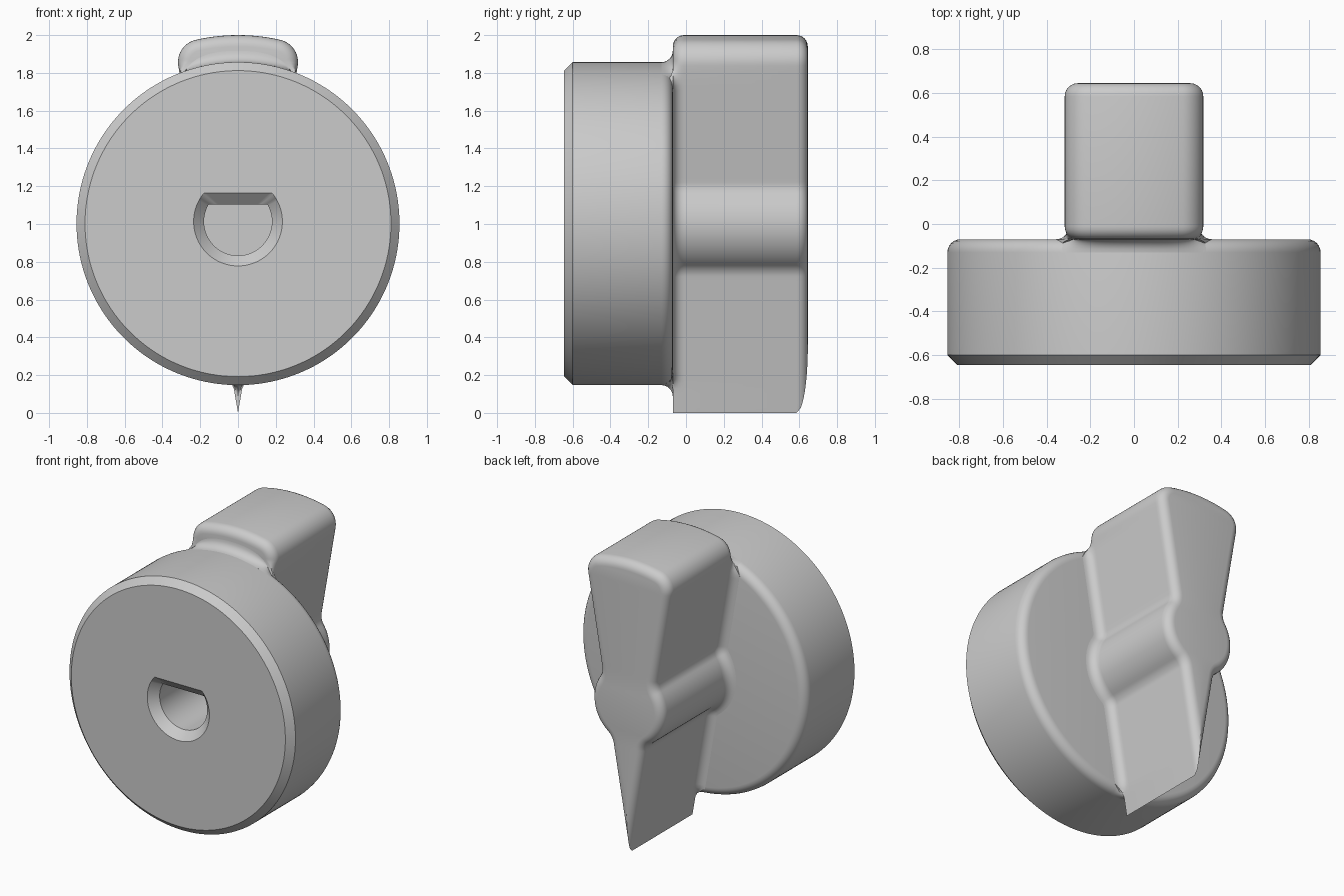
import bpy, bmesh
from math import sin, cos, pi, atan, atan2, sqrt, hypot, radians

cube = bpy.data.objects.get("Cube")
if cube:
    bpy.data.objects.remove(cube)

grey = bpy.data.materials.new("plain grey")
grey.use_nodes = True
GREY = (0.6, 0.6, 0.6, 1)
grey.diffuse_color = GREY
grey.node_tree.nodes["Principled BSDF"].inputs["Base Color"].default_value = GREY

AXIS = 1.002        # height of the dial axis
RAD = 0.855         # dial radius
SEAT = -0.07        # plane where grip meets dial
BACK = 0.645
R = 0.06            # common rounding radius
STEPS = 6


def finish(name, bm):
    bmesh.ops.remove_doubles(bm, verts=bm.verts[:], dist=0.0002)
    bmesh.ops.recalc_face_normals(bm, faces=bm.faces[:])
    mesh = bpy.data.meshes.new(name)
    bm.to_mesh(mesh)
    bm.free()
    mesh.materials.append(grey)
    obj = bpy.data.objects.new(name, mesh)
    bpy.context.collection.objects.link(obj)
    bpy.ops.object.select_all(action='DESELECT')
    obj.select_set(True)
    bpy.context.view_layer.objects.active = obj
    bpy.ops.object.shade_smooth_by_angle(angle=radians(32))
    return obj


def bridge(bm, rings):
    """Skin consecutive closed rings of vertices."""
    for a, b in zip(rings, rings[1:]):
        n = len(a)
        for i in range(n):
            j = (i + 1) % n
            bm.faces.new((a[i], a[j], b[j], b[i]))


def quarter(steps=STEPS):
    return [pi / 2 * i / steps for i in range(steps + 1)]


# Dial: turned body with rounded back rim, chamfered front and D-shaped socket
def dial_ring(bm, r, y, flat=9, zc=AXIS, n=180):
    ring = []
    for i in range(n):
        a = 2 * pi * i / n
        d = min(r, flat / sin(a)) if sin(a) > 0.01 else r
        ring.append(bm.verts.new((d * cos(a), y, zc + d * sin(a))))
    return ring


bm = bmesh.new()
rings = [dial_ring(bm, RAD - R + R * sin(a), SEAT - R + R * cos(a)) for a in quarter()]
rings += [dial_ring(bm, RAD, -0.6), dial_ring(bm, RAD - 0.045, -BACK)]
for r, flat, y in ((0.235, 0.151, -BACK), (0.18, 0.09, -0.59), (0.18, 0.09, -0.15)):
    rings.append(dial_ring(bm, r, y, flat, 1.013))
bridge(bm, rings)
bm.faces.new(rings[0])
bm.faces.new(rings[-1])
finish("dial", bm)


# Grip outline: right half, from the top middle down to the pointer tip
def arc(cx, cz, r, a0, a1, n):
    return [(cx + r * cos(a0 + (a1 - a0) * i / n), cz + r * sin(a0 + (a1 - a0) * i / n))
            for i in range(n + 1)]


def between(p, q, n):
    return [(p[0] + (q[0] - p[0]) * i / n, p[1] + (q[1] - p[1]) * i / n) for i in range(1, n)]


tilt = atan(0.172)                  # half angle of the wedge
HUB, FIL, CORNER = 0.27, 0.1, 0.12


def beside(s, off):
    """Point at distance s along the wedge side, off outwards from it."""
    return s * sin(tilt) + off * cos(tilt), s * cos(tilt) - off * sin(tilt)


mid = cos(tilt)
kx, kz = beside(mid + sqrt((1 - CORNER) ** 2 - (sin(tilt) - CORNER) ** 2), -CORNER)
reach = sqrt((HUB + FIL) ** 2 - (FIL + sin(tilt)) ** 2)
ux, uz = beside(mid + reach, FIL)
lx, lz = beside(mid - reach, FIL)
ka, ua, la = (atan2(z - 1, x) for x, z in ((kx, kz), (ux, uz), (lx, lz)))

top = arc(0, 1, 1, pi / 2, ka, 10) + arc(kx, kz, CORNER, ka, -tilt, 12)
hub = arc(ux, uz, FIL, pi - tilt, ua + pi, 8)
hub += arc(0, 1, HUB, ua, la, 20)
hub += arc(lx, lz, FIL, la + pi, pi - tilt, 8)
raw = top + between(top[-1], hub[0], 24) + hub + between(hub[-1], (0, 0), 28) + [(0, 0)]
outline = [raw[0]]
for p in raw[1:]:
    if hypot(p[0] - outline[-1][0], p[1] - outline[-1][1]) > 0.001:
        outline.append(p)
outline[0], outline[-1] = (0, 2), (0, 0)

normals = []
last = len(outline) - 1
for i in range(last + 1):
    p, q = outline[max(i - 1, 0)], outline[min(i + 1, last)]
    dx, dz = q[0] - p[0], q[1] - p[1]
    length = hypot(dx, dz)
    normals.append((-dz / length, dx / length))
normals[0] = (0, 1)


def front_rule(a, sunk):
    """Flare onto the dial, but round over where the top overhangs it."""
    def rule(p, n):
        k = (RAD - hypot(p[0], p[1] - AXIS)) / R
        k = max(-1 if p[1] > AXIS else 0, min(1, k))
        return k * R * (1 - sin(a)), SEAT + R * (1 - cos(a)) - sunk * max(k, 0)
    return rule


def back_rule(a):
    """Rounded back edge; both sides meet in a ridge where the wedge is thin."""
    def rule(p, n):
        t = R * (1 - cos(a))
        if n[0] > 0.01:
            t = min(t, p[0] / n[0])
        return -t, BACK - R + sqrt(max(0, R * R - (R - t) ** 2))
    return rule


def grip_ring(bm, rule):
    half = []
    for p, n in zip(outline, normals):
        off, y = rule(p, n)
        half.append((max(0, p[0] + n[0] * off), y, p[1] + n[1] * off))
    full = half + [(-x, y, z) for x, y, z in reversed(half)]
    return [bm.verts.new(v) for v in full]


bm = bmesh.new()
rules = [front_rule(0, 0.05)] + [front_rule(a, 0) for a in quarter()]
rules += [back_rule(a) for a in quarter()]
rings = [grip_ring(bm, rule) for rule in rules]
bridge(bm, rings)
for ring in (rings[0], rings[-1]):
    m = len(ring)
    for i in range(last):
        bm.faces.new((ring[i], ring[i + 1], ring[m - 2 - i], ring[m - 1 - i]))
finish("pointer_grip", bm)


# Rim fillets: blend the dial edge into the overhanging ends of the grip
def rim_fillet(name, side, width, fade):
    bm = bmesh.new()
    rings = []
    count = 32
    for i in range(count + 1):
        s = 2 * i / count - 1
        f = fade(abs(s))
        t = s * width / RAD
        profile = [(RAD - 0.1, SEAT - R)]
        for a in quarter():
            rim = RAD - R + R * cos(a)
            profile.append((rim + f * (RAD + R * (1 - cos(a)) - rim), SEAT - R + R * sin(a)))
        profile.append((RAD - 0.1, SEAT - 0.001))
        rings.append([bm.verts.new((r * sin(t), y, AXIS + side * r * cos(t))) for r, y in profile])
    bridge(bm, rings)
    bm.faces.new(rings[0])
    bm.faces.new(rings[-1])
    finish(name, bm)


rim_fillet("top_rim_fillet", 1, 0.34, lambda s: 1 - s ** 4)
rim_fillet("bottom_rim_fillet", -1, 0.08, lambda s: (1 - s) ** 2)
